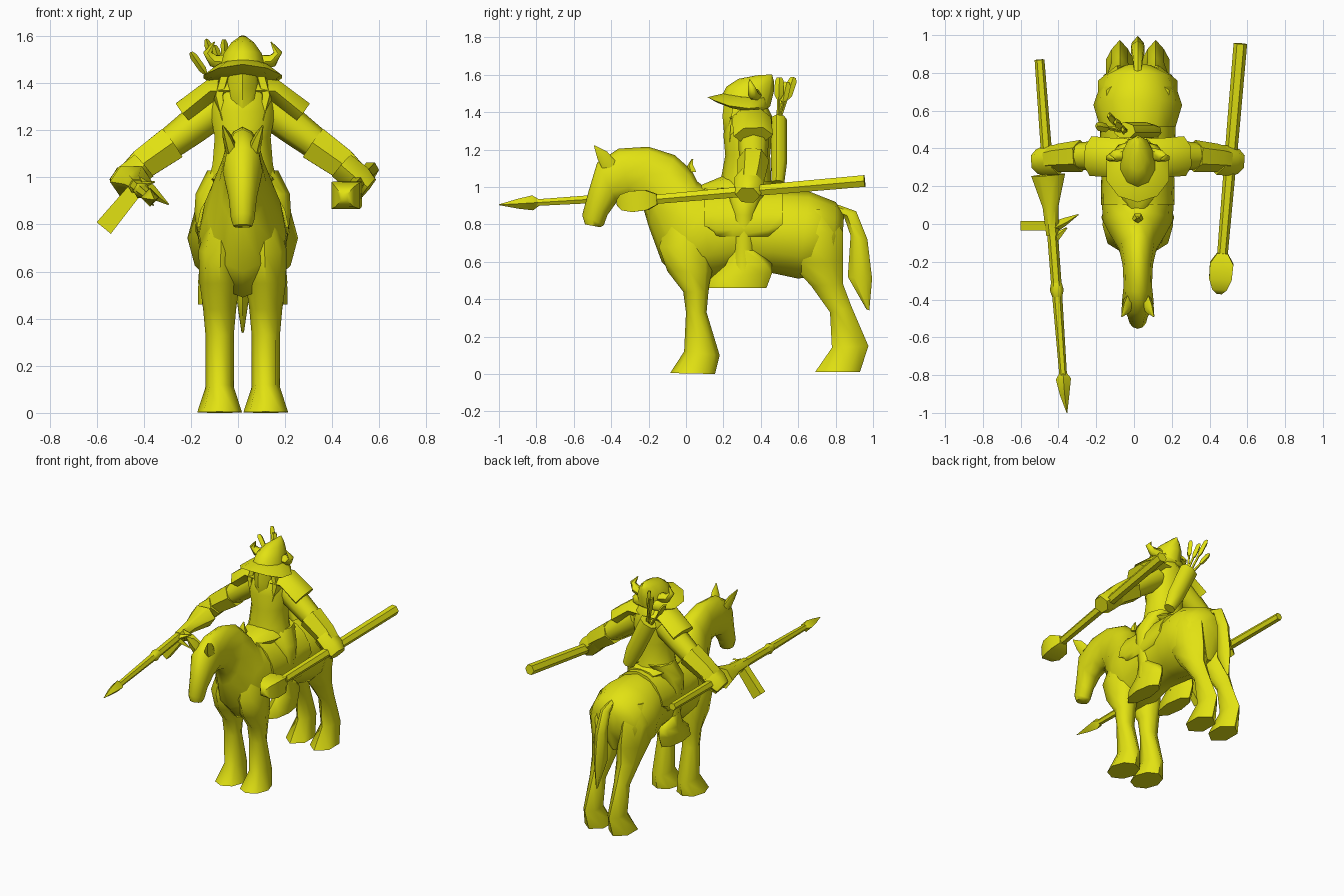
import bpy, bmesh, math
from mathutils import Vector

CX = 0.02  # centre plane of horse and rider
mat = bpy.data.materials.new("mustard yellow")
mat.diffuse_color = (0.76, 0.76, 0.006, 1)


def loft(name, rings):
    """Skin a list of equal-length point rings and cap both ends."""
    bm = bmesh.new()
    vr = [[bm.verts.new(p) for p in r] for r in rings]
    n = len(vr[0])
    for a, b in zip(vr, vr[1:]):
        for i in range(n):
            bm.faces.new((a[i], a[(i + 1) % n], b[(i + 1) % n], b[i]))
    bm.faces.new(vr[0])
    bm.faces.new(vr[-1])
    bmesh.ops.remove_doubles(bm, verts=bm.verts, dist=0.0005)
    bmesh.ops.recalc_face_normals(bm, faces=bm.faces)
    me = bpy.data.meshes.new(name)
    bm.to_mesh(me)
    bm.free()
    me.materials.append(mat)
    ob = bpy.data.objects.new(name, me)
    bpy.context.collection.objects.link(ob)
    return ob


def oval(c, u, v, n, phase=0.0):
    return [c + u * math.cos(2 * math.pi * (i + phase) / n)
            + v * math.sin(2 * math.pi * (i + phase) / n) for i in range(n)]


def slices(name, rows, x=CX, n=10):
    """Rows are (y, z, y, z, half width[, x shift]): oval spanning two side-profile points."""
    rings = []
    for y0, z0, y1, z1, w, *dx in rows:
        a, b = Vector((0, y0, z0)), Vector((0, y1, z1))
        c = (a + b) / 2 + Vector((x + (dx[0] if dx else 0), 0, 0))
        rings.append(oval(c, (a - b) / 2, Vector((w, 0, 0)), n))
    return loft(name, rings)


def tube(name, pts, n=6, ref=(0, 1, 0), phase=0.0):
    """Points are (x, y, z, radius along ref[, other radius])."""
    ps = [Vector(p[:3]) for p in pts]
    rings = []
    for i, p in enumerate(pts):
        d = (ps[min(i + 1, len(ps) - 1)] - ps[max(i - 1, 0)]).normalized()
        u = Vector(ref)
        u = (u - d * u.dot(d)).normalized()
        rings.append(oval(ps[i], u * p[3], d.cross(u) * p[-1], n, phase))
    return loft(name, rings)


# Horse: rump to muzzle
slices("horse_body", [
    (.845, .85, .835, .70, .07), (.80, .92, .78, .54, .18),
    (.66, .975, .60, .51, .235), (.50, .98, .46, .54, .19),
    (.25, .98, .25, .55, .18), (.10, 1.0, .12, .51, .19),
    (.06, 1.03, -.03, .49, .185), (.03, 1.09, -.13, .60, .15),
    (-.06, 1.17, -.20, .79, .10), (-.20, 1.215, -.235, .91, .08),
    (-.36, 1.205, -.29, .93, .075), (-.475, 1.13, -.37, .92, .085),
    (-.52, .98, -.42, .85, .06), (-.555, .85, -.44, .795, .05),
    (-.54, .80, -.46, .785, .04)], n=12)

# Tail
slices("tail", [
    (.81, .85, .80, .91, .02), (.845, .84, .91, .87, .03),
    (.88, .74, .97, .72, .04), (.865, .52, .995, .51, .035),
    (.965, .345, .98, .34, .006)], x=CX, n=6)

for s, side in ((-1, "right"), (1, "left")):
    X = lambda d: CX + s * d
    # Horse legs and ears
    slices("front_leg_" + side, [
        (-.09, .84, .08, .85, .05, -s * .01), (-.145, .68, .14, .70, .095, -s * .005),
        (-.10, .55, .14, .55, .085),
        (-.015, .44, .12, .44, .07), (.0, .33, .11, .33, .06),
        (-.01, .12, .18, .10, .06), (-.085, .005, .155, 0, .095)], X(.098), 8)
    slices("hind_leg_" + side, [
        (.56, .88, .76, .88, .08), (.52, .74, .84, .76, .115, s * .015),
        (.56, .59, .84, .60, .10),
        (.67, .47, .84, .48, .075), (.77, .33, .885, .36, .05),
        (.78, .14, .975, .15, .05), (.69, .01, .93, .01, .085)], X(.095), 6)
    tube("horse_ear_" + side, [(X(.045), -.41, 1.11, .045, .03), (X(.065), -.45, 1.17, .035, .02),
                               (X(.085), -.49, 1.22, .003)], 5)
    # Rider legs and boots
    slices("rider_leg_" + side, [(.24, 1.03, .46, 1.03, .09, -s * .07), (.23, .93, .40, .93, .07),
                                 (.25, .85, .37, .85, .055, s * .02), (.25, .67, .37, .67, .05),
                                 (.24, .55, .38, .55, .06)], X(.13), 8)
    slices("boot_" + side, [
        (.25, .66, .38, .66, .05), (.21, .58, .46, .59, .055),
        (.13, .51, .46, .54, .06), (.12, .46, .43, .46, .06)], X(.13), 8)
    # Shoulder cape
    tube("shoulder_cape_" + side, [(X(.03), .34, 1.37, .11, .06), (X(.13), .35, 1.37, .105, .055),
                                   (X(.25), .36, 1.275, .105, .06)], 6)
    # Sleeve, cuff and forearm
    tube("upper_arm_" + side, [(X(.10), .36, 1.30, .08, .08), (X(.22), .36, 1.21, .08, .075),
                               (X(.34), .36, 1.12, .07, .065)], 8)
    tube("forearm_" + side, [(X(.30), .36, 1.145, .085, .085), (X(.42), .35, 1.06, .075, .075),
                             (X(.48), .34, 1.01, .065, .06)], 6)
    tube("hand_" + side, [(X(.42), .34, 1.05, .08, .07), (X(.49), .335, .99, .08, .075),
                          (X(.535), .33, .955, .065, .055)], 6)
    # Helmet horn
    tube("helmet_horn_" + side, [(X(.07), .37, 1.49, .035), (X(.125), .36, 1.495, .03),
                                 (X(.15), .35, 1.53, .02), (X(.12), .34, 1.575, .003)], 6)
    # Hair lock framing the face
    tube("hair_lock_" + side, [(X(.075), .29, 1.44, .05, .025), (X(.10), .28, 1.34, .05, .025),
                               (X(.08), .24, 1.24, .01)], 5)

# Saddle blanket, hanging over the back to a straight lower edge
rings = []
for y, w, top, low in ((.10, .195, 1.005, .79), (.16, .195, 1.0, .735), (.25, .193, 1.0, .735),
                       (.44, .20, .995, .735), (.515, .20, .995, .80)):
    ring = oval(Vector((CX, y, .77)), Vector((w, 0, 0)), Vector((0, 0, top - .77)), 16)
    for p in ring:
        p.z = max(p.z, low)
    rings.append(ring)
loft("saddle_blanket", rings)

# Saddle seat and pommel
slices("saddle", [(.08, 1.01, .10, .95, .05), (.20, 1.06, .20, .93, .13),
                  (.40, 1.04, .40, .93, .14), (.48, 1.0, .48, .95, .10)], n=8)
slices("pommel", [(.01, 1.08, .06, 1.08, .03), (.005, 1.11, .04, 1.12, .02),
                  (.03, 1.15, .04, 1.15, .004)], n=5)

# Rider torso and tunic
slices("tunic", [(.19, .96, .47, .96, .16), (.19, 1.06, .455, 1.04, .135),
                 (.21, 1.17, .45, 1.17, .125), (.20, 1.28, .46, 1.28, .145),
                 (.22, 1.36, .46, 1.38, .12), (.25, 1.42, .43, 1.44, .07)], n=10)

# Head with beard
slices("head", [(.235, 1.215, .29, 1.22, .03), (.205, 1.27, .37, 1.26, .06),
                (.195, 1.38, .41, 1.36, .075), (.21, 1.50, .42, 1.46, .075)], n=8)

# Helmet: brim drooping at the sides and back, peaked at the front, ridged dome
brim = slices("helmet_brim", [(.15, 1.46, .43, 1.41, .15), (.115, 1.48, .45, 1.435, .175),
                              (.20, 1.50, .44, 1.48, .11)], n=10)
for v in brim.data.vertices:
    v.co.z -= 1.1 * (v.co.x - CX) ** 2
slices("helmet_dome", [(.19, 1.485, .45, 1.43, .10), (.215, 1.535, .47, 1.51, .085),
                       (.28, 1.578, .47, 1.565, .05), (.38, 1.597, .46, 1.602, .012)], n=10)

# Quiver slung across the back, with arrows
tube("quiver", [(.11, .49, 1.02, .035, .04), (.06, .495, 1.13, .045, .06),
                (-.05, .495, 1.36, .045, .065)], 7)
for i, (tx, ty, tz) in enumerate(((-.20, .52, 1.53), (-.135, .575, 1.585),
                                  (-.06, .50, 1.585), (-.10, .54, 1.56))):
    base, tip = Vector((-.06 + .01 * i, .49, 1.33)), Vector((tx, ty, tz))
    tube(f"arrow_{i}", [(*base, .008), (*tip, .008)], 4)
    mid = base.lerp(tip, .55)
    end = base.lerp(tip, .92)
    tube(f"fletching_{i}", [(*mid, .012, .008), (*mid.lerp(end, .25), .024, .016),
                            (*end, .024, .016), (*tip, .014, .008)], 4)

# Polearm: shaft, flared socket, blade, spike and point
pole = lambda y: (-.435 - .075 * y, y, .966 + .062 * y)
tube("polearm_shaft", [(*pole(.87), .026), (*pole(.3), .03), (*pole(-.3), .028),
                       (*pole(-.82), .020)], 6, (1, 0, 0))
tube("polearm_socket", [(*pole(.26), .09, .075), (*pole(.09), .042), (*pole(-.06), .034)],
     6, (1, 0, 0))
tube("polearm_collar", [(*pole(-.31), .028), (*pole(-.35), .037), (*pole(-.39), .025)],
     6, (1, 0, 0))
tube("polearm_point", [(*pole(-.79), .02), (*pole(-.82), .04), (*pole(-.90), .026),
                       (-.355, -1.0, .905, .002)], 4, (1, 0, 0))
tube("polearm_blade", [(-.57, -.01, .785, .035, .055), (-.43, -.01, .955, .035, .045)],
     4, phase=.5)
tube("polearm_spike", [(-.43, -.02, .96, .03, .045), (-.37, .01, .94, .022, .03),
                       (-.295, .05, .885, .003)], 4)
for i, (dx, dz) in enumerate(((.075, .02), (.07, -.08))):
    a = Vector(pole(-.08))
    tube(f"polearm_barb_{i}", [(*a, .03, .02), (a.x + dx, -.02, a.z + dz, .003)], 4)

# Club: shaft thickening to the rear, faceted head
club = lambda y: (.482 + .085 * y, y, .948 + .088 * y)
tube("club_shaft", [(*club(.955), .036), (*club(.5), .034), (*club(-.2), .028)], 6, (1, 0, 0))
tube("club_head", [(*club(-.155), .04), (*club(-.21), .088, .075), (*club(-.29), .085, .08),
                   (*club(-.345), .055, .06), (*club(-.37), .02)], 4, (1, 0, 0), .5)

# Smooth shading with crisp edges
for ob in bpy.context.scene.objects:
    ob.select_set(True)
    bpy.context.view_layer.objects.active = ob
bpy.ops.object.shade_smooth_by_angle(angle=math.radians(58))
